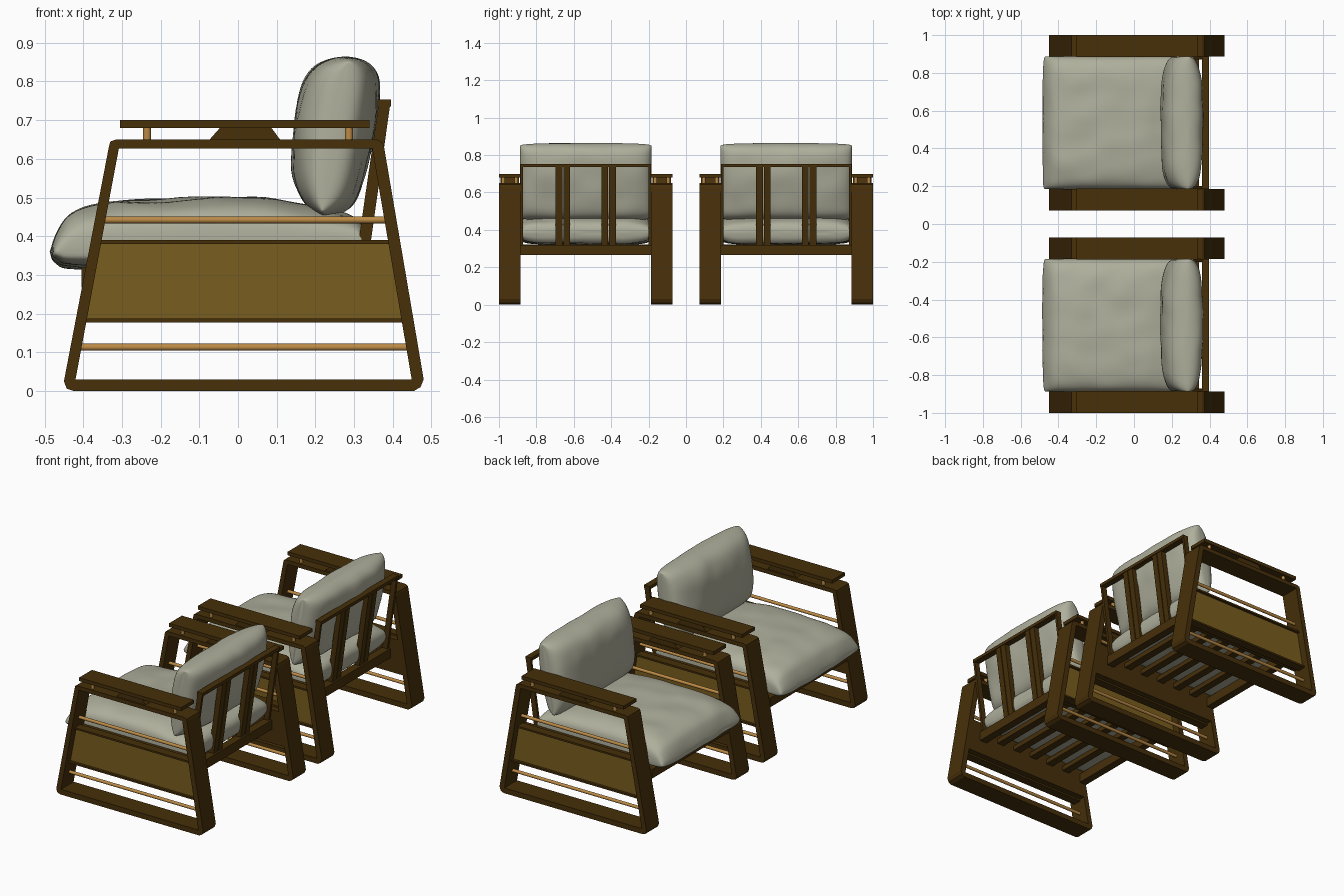
import bpy, bmesh, math
from mathutils import Vector, noise

if "Cube" in bpy.data.objects:
    bpy.data.objects.remove(bpy.data.objects["Cube"])


def material(name, rgb):
    m = bpy.data.materials.new(name)
    m.diffuse_color = (*rgb, 1)
    m.use_nodes = True
    m.node_tree.nodes["Principled BSDF"].inputs["Base Color"].default_value = m.diffuse_color
    return m


DARK = material("dark walnut", (0.062, 0.029, 0.003))
PANEL = material("olive brown panel", (0.19, 0.109, 0.013))
DOWEL = material("light oak", (0.50, 0.255, 0.06))
CLOTH = material("grey fabric", (0.43, 0.43, 0.335))


def finish(bm, name, mat, smooth=False):
    bmesh.ops.recalc_face_normals(bm, faces=bm.faces)
    me = bpy.data.meshes.new(name)
    bm.to_mesh(me)
    bm.free()
    me.materials.append(mat)
    for p in me.polygons:
        p.use_smooth = smooth
    ob = bpy.data.objects.new(name, me)
    bpy.context.collection.objects.link(ob)
    return ob


def prism(name, pts, y0, y1, mat):
    """Extrude an x-z outline from y0 to y1."""
    bm = bmesh.new()
    a = [bm.verts.new((x, y0, z)) for x, z in pts]
    b = [bm.verts.new((x, y1, z)) for x, z in pts]
    bm.faces.new(a)
    bm.faces.new(b)
    for i in range(len(a)):
        j = (i + 1) % len(a)
        bm.faces.new((a[i], a[j], b[j], b[i]))
    return finish(bm, name, mat)


def box(name, x0, x1, y0, y1, z0, z1, mat):
    return prism(name, [(x0, z0), (x1, z0), (x1, z1), (x0, z1)], y0, y1, mat)


def rod(name, p, q, r, mat):
    p, q = Vector(p), Vector(q)
    bm = bmesh.new()
    bmesh.ops.create_cone(bm, cap_ends=True, segments=16, radius1=r, radius2=r, depth=(q - p).length)
    rot = (q - p).to_track_quat('Z', 'Y').to_matrix().to_4x4()
    rot.translation = (p + q) / 2
    bm.transform(rot)
    ob = finish(bm, name, mat, True)
    for f in ob.data.polygons:
        f.use_smooth = len(f.vertices) == 4
    return ob


def frame_ring(name, y0, y1):
    """Trapezoid loop: lofted between matching outer and inner outlines."""
    outer = [(-0.45, 0.025), (-0.443, 0.006), (-0.425, 0), (0.455, 0), (0.472, 0.01), (0.48, 0.03),
             (0.378, 0.628), (0.374, 0.642), (0.36, 0.65), (-0.315, 0.65), (-0.33, 0.645), (-0.334, 0.63)]
    bl, br, tr, tl = (-0.42, 0.03), (0.449, 0.03), (0.347, 0.627), (-0.308, 0.627)
    inner = [bl] * 3 + [br] * 3 + [tr] * 3 + [tl] * 3
    bm = bmesh.new()
    n = len(outer)
    rings = [[bm.verts.new((x, y, z)) for x, z in pts]
             for pts, y in ((outer, y0), (outer, y1), (inner, y1), (inner, y0))]
    for k in range(4):
        for i in range(n):
            j = (i + 1) % n
            bm.faces.new((rings[k][i], rings[k][j], rings[(k + 1) % 4][j], rings[(k + 1) % 4][i]))
    bmesh.ops.remove_doubles(bm, verts=bm.verts, dist=1e-5)
    return finish(bm, name, DARK)


def smooth_loop(pts, sub=5):
    """Closed Catmull-Rom curve through the points."""
    out, n = [], len(pts)
    v = [Vector(p) for p in pts]
    for i in range(n):
        a, b, c, d = (v[(i + k) % n] for k in (-1, 0, 1, 2))
        for s in range(sub):
            t = s / sub
            out.append(0.5 * (2 * b + (c - a) * t + (2 * a - 5 * b + 4 * c - d) * t * t
                              + (3 * b - a - 3 * c + d) * t ** 3))
    return out


def cushion(name, pts, seam_a, seam_b, yc, half, power, shrink, stations=48):
    """Pillow: side outline that flattens onto its seam line towards both ends."""
    prof = smooth_loop(pts)
    A, B = Vector(seam_a), Vector(seam_b)
    d = (B - A).normalized()
    mid = (A + B) / 2
    bm = bmesh.new()
    rings = []
    for k in range(stations + 1):
        u = math.sin(math.pi / 2 * (2 * k / stations - 1))
        s = max(0.1, (1 - abs(u) ** power) ** (1 / power) if abs(u) < 1 else 0)
        ring = []
        for p in prof:
            along = (p - mid).dot(d)
            off = (p - mid) - d * along
            q = mid + d * along * (1 - shrink * (1 - s)) + off * s
            w = noise.noise(Vector((q.x * 8, (yc + u * half) * 8, q.y * 8))) * 0.008 * s
            q = q + off.normalized() * w
            ring.append(bm.verts.new((q.x, yc + u * half, q.y)))
        rings.append(ring)
    n = len(prof)
    for r0, r1 in zip(rings, rings[1:]):
        for i in range(n):
            bm.faces.new((r0[i], r0[(i + 1) % n], r1[(i + 1) % n], r1[i]))
    bm.faces.new(rings[0])
    bm.faces.new(rings[-1])
    return finish(bm, name, CLOTH, True)


def leg_x(z):
    """Inner x of the front and back legs at height z."""
    t = (z - 0.03) / 0.597
    return -0.42 + 0.112 * t - 0.004, 0.449 - 0.102 * t + 0.004


def band(name, z0, z1, y0, y1, mat):
    (a, b), (c, d) = leg_x(z0), leg_x(z1)
    return prism(name, [(a, z0), (b, z0), (d, z1), (c, z1)], min(y0, y1), max(y0, y1), mat)


def chair(yc):
    for s in (-1, 1):
        def Y(v):
            return yc + s * v
        m = Y(0.4065)
        # side frame, panel and dowels
        frame_ring("side_frame", min(Y(0.35), Y(0.464)), max(Y(0.35), Y(0.464)))
        band("side_panel", 0.187, 0.38, Y(0.40), Y(0.42), PANEL)
        band("panel_top_rail", 0.38, 0.39, Y(0.385), Y(0.435), DARK)
        band("panel_bottom_rail", 0.177, 0.187, Y(0.385), Y(0.435), DARK)
        band("seat_side_board", 0.187, 0.38, Y(0.35), Y(0.398), DARK)
        for z in (0.442, 0.113):
            x0, x1 = leg_x(z)
            rod("side_dowel", (x0, m, z), (x1, m, z), 0.009, DOWEL)
        # armrest on short pegs and a tapered block
        box("armrest", -0.305, 0.34, m - 0.0575, m + 0.0575, 0.68, 0.70, DARK)
        prism("armrest_block", [(-0.075, 0.648), (0.11, 0.648), (0.085, 0.682), (-0.045, 0.682)],
              m - 0.05, m + 0.05, DARK)
        for x in (-0.235, 0.287):
            for o in (-0.035, 0.035):
                rod("armrest_peg", (x, m + o, 0.645), (x, m + o, 0.685), 0.01, DOWEL)
    # seat base
    box("seat_back_rail", 0.30, 0.345, yc - 0.352, yc + 0.352, 0.267, 0.32, DARK)
    box("seat_front_rail", -0.404, -0.36, yc - 0.35, yc + 0.35, 0.267, 0.32, DARK)
    for i in range(5):
        x = -0.26 + i * 0.115
        box("seat_slat", x - 0.022, x + 0.022, yc - 0.352, yc + 0.352, 0.295, 0.322, DARK)
    # leaning back frame
    lean = [(0.302, 0.32), (0.334, 0.32), (0.394, 0.745), (0.364, 0.745)]
    for y, w in ((0.343, 0.014), (0.143, 0.036), (0.102, 0.036)):
        for s in (-1, 1):
            prism("back_slat", lean, yc + s * y - w / 2, yc + s * y + w / 2, DARK)
    box("back_top_rail", 0.36, 0.396, yc - 0.35, yc + 0.35, 0.735, 0.753, DARK)
    # cushions
    cushion("seat_cushion",
            [(-0.484, 0.36), (-0.465, 0.415), (-0.43, 0.458), (-0.36, 0.482), (-0.24, 0.493), (-0.09, 0.499),
             (0.07, 0.496), (0.2, 0.478), (0.29, 0.452), (0.325, 0.425), (0.332, 0.385), (0.318, 0.34),
             (0.27, 0.324), (0.05, 0.322), (-0.2, 0.322), (-0.42, 0.319), (-0.47, 0.332)],
            (-0.484, 0.36), (0.332, 0.385), yc, 0.352, 4, 0.05)
    cushion("back_cushion",
            [(0.21, 0.453), (0.165, 0.495), (0.142, 0.57), (0.145, 0.69), (0.165, 0.785), (0.205, 0.842),
             (0.275, 0.864), (0.335, 0.848), (0.363, 0.8), (0.358, 0.70), (0.333, 0.58), (0.302, 0.49),
             (0.255, 0.456)],
            (0.215, 0.455), (0.285, 0.862), yc, 0.352, 3.2, 0.09)


for yc in (-0.536, 0.536):
    chair(yc)
